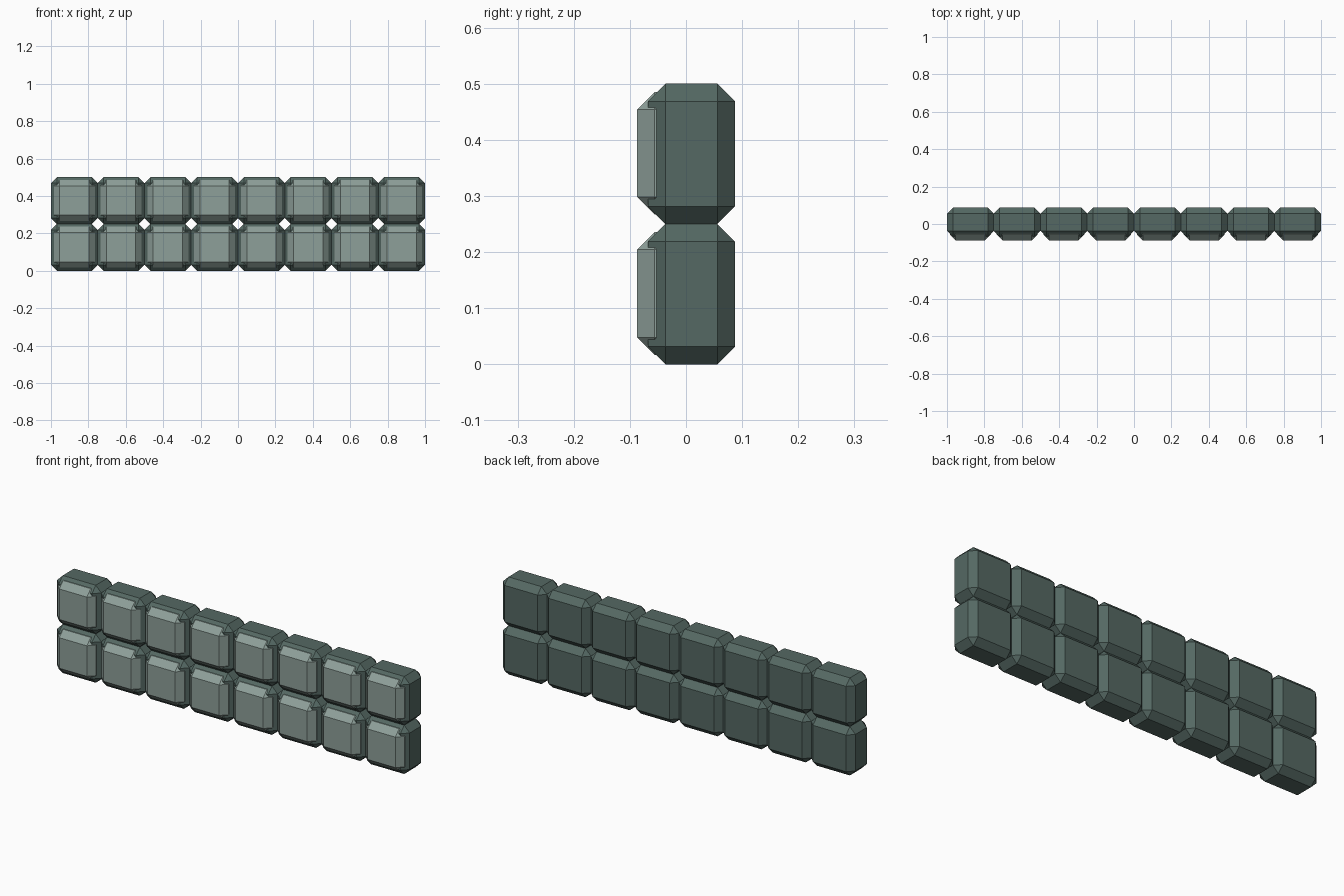
import bpy, bmesh

if "Cube" in bpy.data.objects:
    bpy.data.objects.remove(bpy.data.objects["Cube"])

PITCH = 0.25
COLS, ROWS = 8, 2


def material(name, rgb):
    m = bpy.data.materials.new(name)
    m.diffuse_color = (*rgb, 1)
    m.use_nodes = True
    m.node_tree.nodes["Principled BSDF"].inputs["Base Color"].default_value = m.diffuse_color
    return m


BODY = material("dark_stone", (0.09, 0.14, 0.125))
PAD = material("pale_stone", (0.27, 0.35, 0.32))


def chamfered_box(name, x, z, size, y0, y1, chamfer, mat):
    """Square block in x/z running from y0 to y1, every edge cut at 45 degrees."""
    bm = bmesh.new()
    bmesh.ops.create_cube(bm, size=1)
    bmesh.ops.scale(bm, vec=(size, y1 - y0, size), verts=bm.verts)
    bmesh.ops.bevel(bm, geom=bm.edges[:], offset=chamfer, offset_type='OFFSET',
                    segments=1, affect='EDGES', profile=0.5)
    me = bpy.data.meshes.new(name)
    bm.to_mesh(me)
    bm.free()
    me.materials.append(mat)
    ob = bpy.data.objects.new(name, me)
    ob.location = (x, (y0 + y1) / 2, z)
    bpy.context.collection.objects.link(ob)
    return ob


# Wall of blocks: dark body plus a pale, slightly smaller core proud of the front
for r in range(ROWS):
    for c in range(COLS):
        x = (c - (COLS - 1) / 2) * PITCH
        z = (r + 0.5) * PITCH
        chamfered_box(f"block_body_{r}_{c}", x, z, PITCH, -0.068, 0.087, 0.0313, BODY)
        chamfered_box(f"block_front_pad_{r}_{c}", x, z + 0.001, 0.219, -0.087, 0.0865, 0.0313, PAD)
